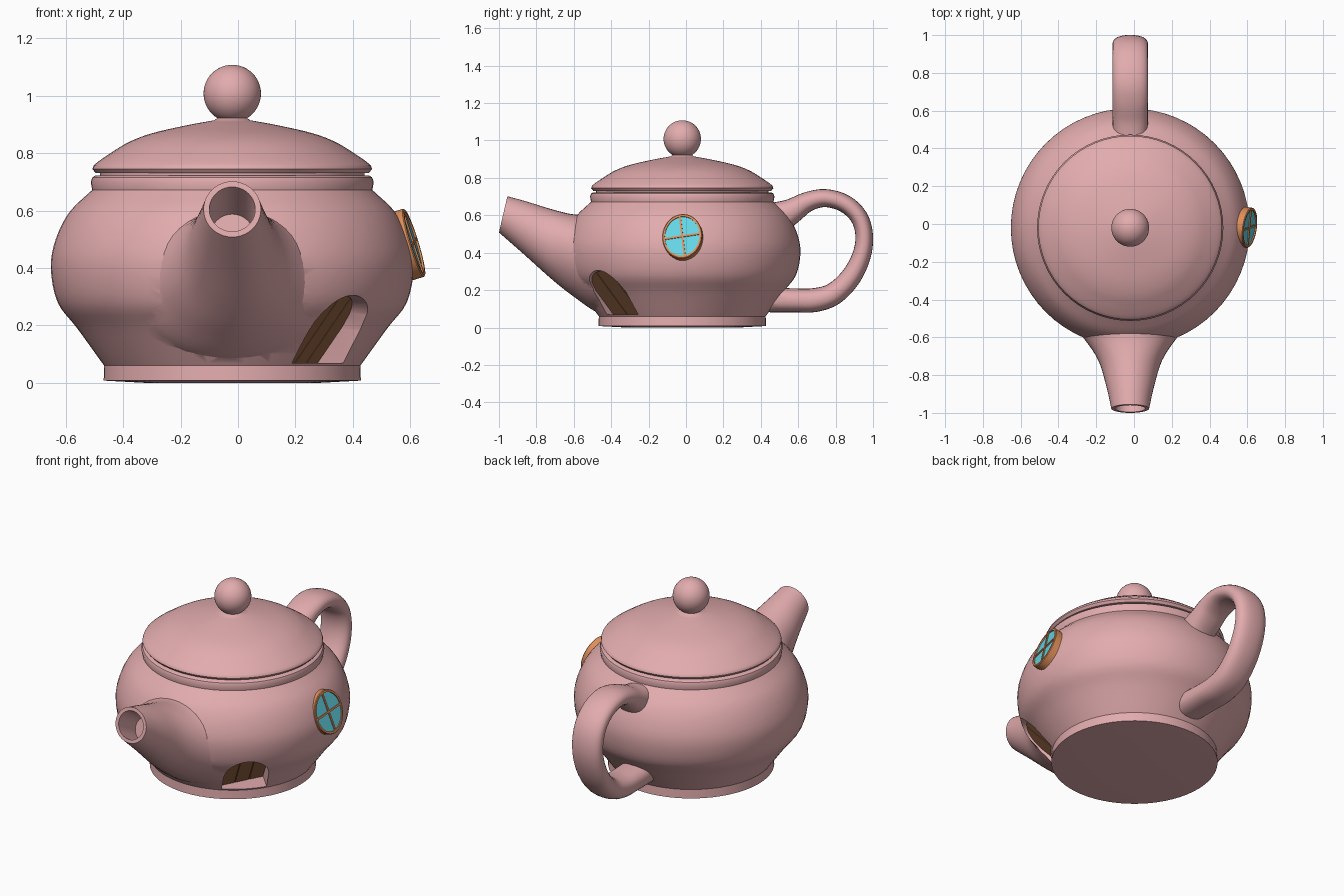
import bpy, bmesh, math
from mathutils import Vector

if "Cube" in bpy.data.objects:
    bpy.data.objects.remove(bpy.data.objects["Cube"])

C = -0.02  # body axis sits at x = y = C


def material(name, rgb):
    m = bpy.data.materials.new(name)
    m.diffuse_color = (*rgb, 1)
    m.use_nodes = True
    m.node_tree.nodes["Principled BSDF"].inputs["Base Color"].default_value = m.diffuse_color
    return m


PINK = material("pink_clay", (0.76, 0.41, 0.42))
ORANGE = material("orange_frame", (0.73, 0.27, 0.10))
GLASS = material("turquoise_glass", (0.13, 0.68, 0.79))
BROWN = material("brown_wood", (0.30, 0.13, 0.055))


def loft(name, rings, mat, loop=False, angle=35):
    """Skin a list of equal-length point rings; cap the ends unless looped."""
    bm = bmesh.new()
    vs = [[bm.verts.new(p) for p in r] for r in rings]
    n = len(vs[0])
    pairs = list(zip(vs, vs[1:])) + ([(vs[-1], vs[0])] if loop else [])
    for a, b in pairs:
        for i in range(n):
            j = (i + 1) % n
            bm.faces.new((a[i], a[j], b[j], b[i]))
    if not loop:
        bm.faces.new(vs[0])
        bm.faces.new(vs[-1])
    bmesh.ops.recalc_face_normals(bm, faces=bm.faces)
    me = bpy.data.meshes.new(name)
    bm.to_mesh(me)
    bm.free()
    ob = bpy.data.objects.new(name, me)
    bpy.context.collection.objects.link(ob)
    me.materials.append(mat)
    smooth(ob, angle)
    return ob


def smooth(ob, angle=35):
    bpy.ops.object.select_all(action='DESELECT')
    ob.select_set(True)
    bpy.context.view_layer.objects.active = ob
    bpy.ops.object.shade_smooth_by_angle(angle=math.radians(angle))


def spline(pts, k):
    """Catmull-Rom interpolation with k steps per segment."""
    P = [Vector(p) for p in pts]
    P = [2 * P[0] - P[1]] + P + [2 * P[-1] - P[-2]]
    out = []
    for a, b, c, d in zip(P, P[1:], P[2:], P[3:]):
        for s in range(k):
            t = s / k
            out.append(0.5 * (2 * b + (c - a) * t + (2 * a - 5 * b + 4 * c - d) * t * t
                              + (3 * b - a - 3 * c + d) * t ** 3))
    return out + [P[-2]]


def circle(n):
    return [(math.cos(2 * math.pi * i / n), math.sin(2 * math.pi * i / n)) for i in range(n)]


def lathe(name, profile, mat, n=64):
    return loft(name, [[(C + r * c, C + r * s, z) for c, s in circle(n)] for r, z in profile], mat)


def boolean(ob, other, op):
    m = ob.modifiers.new("bool", 'BOOLEAN')
    m.object, m.operation, m.solver = other, op, 'EXACT'
    bpy.context.view_layer.objects.active = ob
    bpy.ops.object.modifier_apply(modifier=m.name)
    bpy.data.objects.remove(other)


# Pot body with foot and lip
belly = spline([(0.452, 0.068), (0.54, 0.19), (0.608, 0.28), (0.632, 0.4),
                (0.615, 0.5), (0.567, 0.595), (0.488, 0.672)], 4)
body = lathe("pot_body", [(0.3, 0.0), (0.448, 0.008), (0.446, 0.06)] + [tuple(p) for p in belly]
             + [(0.493, 0.7), (0.487, 0.716), (0.476, 0.723), (0.3, 0.723)], PINK)

# Lid and knob
dome = spline([(0.483, 0.757), (0.464, 0.773), (0.42, 0.803), (0.358, 0.84), (0.278, 0.87),
               (0.16, 0.897), (0.062, 0.915)], 4)
lathe("lid", [(0.3, 0.716), (0.46, 0.716), (0.46, 0.731), (0.476, 0.731), (0.487, 0.745)]
      + [tuple(p) for p in dome] + [(0.05, 0.924), (0.02, 0.926)], PINK)
bpy.ops.mesh.primitive_uv_sphere_add(segments=48, ring_count=24, radius=0.1, location=(C, C, 1.008))
knob = bpy.context.object
knob.name = "lid_knob"
knob.data.materials.append(PINK)
smooth(knob)


# Spout: sections given as top y, top z, bottom y, bottom z, half width
def spout_ring(s, k=1.0, push=0.0):
    ty, tz, by, bz, w = s
    cy, cz, hy, hz = (ty + by) / 2, (tz + bz) / 2, (ty - by) / 2, (tz - bz) / 2
    return [(C + k * w * c, cy + push + k * hy * q, cz - push * 0.6 + k * hz * q) for c, q in circle(40)]


sections = spline([(-0.3, 0.55, -0.33, 0.075, 0.40), (-0.48, 0.605, -0.46, 0.075, 0.36),
                   (-0.6, 0.605, -0.6, 0.165, 0.25), (-0.72, 0.633, -0.72, 0.26, 0.17),
                   (-0.85, 0.673, -0.865, 0.39, 0.127), (-0.955, 0.702, -1.0, 0.508, 0.1)], 5)
tip = sections[-1]
rings = [spout_ring(s) for s in sections]
rings += [spout_ring(tip, 0.8), spout_ring(tip, 0.75, 0.15)]
boolean(body, loft("spout", rings, PINK), 'UNION')

# Handle: centre y, centre z, half thickness
path = spline([(0.4, 0.555, 0.095), (0.5, 0.59, 0.085), (0.57, 0.625, 0.067), (0.65, 0.672, 0.053),
               (0.745, 0.692, 0.048), (0.85, 0.662, 0.048), (0.925, 0.59, 0.047), (0.953, 0.49, 0.047),
               (0.937, 0.38, 0.05), (0.88, 0.268, 0.055), (0.79, 0.18, 0.06), (0.69, 0.147, 0.064),
               (0.58, 0.145, 0.064), (0.4, 0.15, 0.068)], 4)
rings = []
for i, p in enumerate(path):
    t = path[min(i + 1, len(path) - 1)] - path[max(i - 1, 0)]
    t = Vector((t.x, t.y)).normalized()
    ring = []
    for c, s in circle(24):
        a = math.copysign(abs(c) ** 0.85, c) * 0.094
        b = math.copysign(abs(s) ** 0.85, s) * p.z
        ring.append((C + a, p.x - t.y * b, p.y + t.x * b))
    rings.append(ring)
boolean(body, loft("handle", rings, PINK), 'UNION')

# Arched doorway: u runs across the door, depth follows a leaning, slightly turned plane
AZ = math.radians(43)
N = Vector((math.sin(AZ), -math.cos(AZ), 0))
U = Vector((math.cos(AZ), math.sin(AZ), 0))
W = 0.122


def arch_prism(name, u0, u1, d0, d1, mat, inset=0.0):
    us = [u0 + (u1 - u0) * i / 16 for i in range(17)]
    outline = [(u0, 0.07), (u1, 0.07)]
    outline += [(u, 0.19 - inset + 0.115 * math.sqrt(max(0, 1 - (u / W) ** 2))) for u in reversed(us)]

    def pt(u, z, d):
        return Vector((C, C, z)) + U * u + N * (0.35 + (z - 0.07) - 0.35 * u + d)
    return loft(name, [[pt(u, z, d) for u, z in outline] for d in (d0, d1)], mat)


boolean(body, arch_prism("door_cutter", -W, W, -0.02, 0.3, PINK), 'DIFFERENCE')
smooth(body)
planks = 3
for i in range(planks):
    a = -W + 2 * W * i / planks
    b = a + 2 * W / planks
    arch_prism(f"door_plank_{i + 1}", a + 0.002, b - 0.002, -0.022, 0.0, BROWN, 0.003)
arch_prism("door_backing", -W, W, -0.024, -0.008, BROWN, 0.004)

# Oval window on the right side
pitch, yaw = math.radians(17), math.radians(8)
WN = Vector((math.cos(pitch) * math.cos(yaw), -math.cos(pitch) * math.sin(yaw), math.sin(pitch)))
WU = Vector((0, 0, 1)).cross(WN).normalized()
WV = WN.cross(WU)
WC = Vector((0.611, C, 0.488))


def win(u, v, d):
    return WC + WU * u + WV * v + WN * d


def oval(k, d):
    return [win(0.107 * k * c, 0.124 * k * s, d) for c, s in circle(40)]


loft("window_frame", [oval(1, -0.04), oval(1, 0), oval(0.97, 0.004), oval(0.88, 0.004),
                      oval(0.87, -0.04)], ORANGE, loop=True)
loft("window_glass", [oval(0.9, -0.012), oval(0.9, -0.003)], GLASS)
roll = math.radians(9)
for name, ang, length in (("window_bar_upright", roll + math.pi / 2, 0.112), ("window_bar_cross", roll, 0.097)):
    ca, sa = math.cos(ang), math.sin(ang)
    quad = [(-length, -0.005), (length, -0.005), (length, 0.005), (-length, 0.005)]
    loft(name, [[win(x * ca - y * sa, x * sa + y * ca, d) for x, y in quad] for d in (-0.006, 0.003)], ORANGE)
